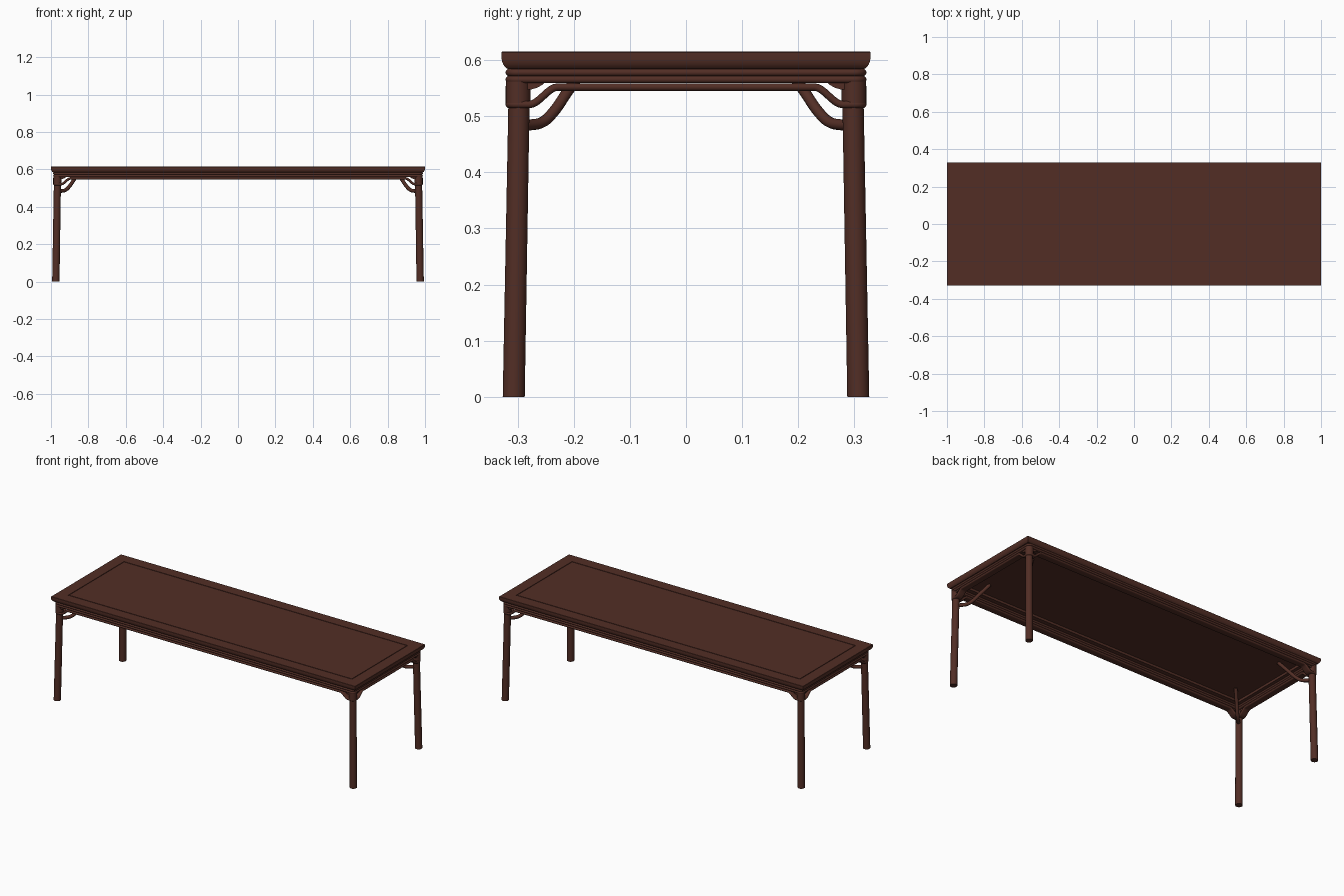
import bpy, bmesh, math
from mathutils import Vector

if "Cube" in bpy.data.objects:
    bpy.data.objects.remove(bpy.data.objects["Cube"])

wood = bpy.data.materials.new("dark_brown_wood")
wood.diffuse_color = (0.084, 0.027, 0.0185, 1)
wood.use_nodes = True
wood.node_tree.nodes["Principled BSDF"].inputs["Base Color"].default_value = wood.diffuse_color

CX, CY = 0.9655, 0.299          # leg axis under the top
Z = Vector((0, 0, 1))


def finish(name, mesh):
    mesh.materials.clear()
    mesh.materials.append(wood)
    mesh.shade_smooth()
    mesh.set_sharp_from_angle(angle=math.radians(35))
    ob = bpy.data.objects.new(name, mesh)
    bpy.context.collection.objects.link(ob)
    return ob


def loft(name, rings, closed=False):
    """Skin a list of equal-length point rings; cap the ends if open."""
    bm = bmesh.new()
    vs = [[bm.verts.new(p) for p in r] for r in rings]
    n, m = len(vs), len(vs[0])
    for i in range(n if closed else n - 1):
        a, b = vs[i], vs[(i + 1) % n]
        for j in range(m):
            k = (j + 1) % m
            bm.faces.new((a[j], a[k], b[k], b[j]))
    if not closed:
        bm.faces.new(vs[0])
        bm.faces.new(vs[-1])
    bmesh.ops.recalc_face_normals(bm, faces=bm.faces[:])
    mesh = bpy.data.meshes.new(name)
    bm.to_mesh(mesh)
    bm.free()
    return finish(name, mesh)


def rect(inset, z):
    x, y = 1 - inset, 0.3285 - inset
    return [(x, y, z), (-x, y, z), (-x, -y, z), (x, -y, z)]


def circle(x, y, z, r, n=32):
    return [(x + r * math.cos(2 * math.pi * i / n),
             y + r * math.sin(2 * math.pi * i / n), z) for i in range(n)]


# Table top: moulded frame with a floating panel set in a fine groove
frame_profile = [(0.066, 0.615), (0.001, 0.615), (0, 0.614), (0, 0.602),
                 (0.001, 0.597), (0.003, 0.592), (0.0065, 0.5875),
                 (0.011, 0.584), (0.07, 0.584), (0.07, 0.611), (0.066, 0.611)]
loft("top_frame", [rect(*p) for p in frame_profile], closed=True)
loft("top_panel", [rect(0.07, 0.598), rect(0.07, 0.615)])


# Rails: rounded section swept round the table, wrapping each leg
H = 0.0066
section = [(0.016 + H * math.cos(t), H * math.sin(t))
           for t in [math.radians(-90 + 22.5 * i) for i in range(9)]]
section += [(-0.013 - H * math.cos(t), H * math.sin(t))
            for t in [math.radians(90 - 22.5 * i) for i in range(9)]]


def rail(name, z_mid, z_leg):
    rings = []

    def station(base, out, tangent):
        up = out.cross(tangent).normalized()
        rings.append([base + out * u + up * v for u, v in section])

    s0, s1 = 0.02, 0.07
    ramp = [s0 + (s1 - s0) * i / 10 for i in range(11)]
    corners = [(CX, CY), (-CX, CY), (-CX, -CY), (CX, -CY)]
    for k, (x, y) in enumerate(corners):
        c = Vector((x, y, 0))
        for i in range(9):
            a = math.pi / 2 * (k + i / 8)
            out = Vector((math.cos(a), math.sin(a), 0))
            station(c + Z * z_leg, out, Z.cross(out))
        along = Z.cross(out)
        length = 2 * (CX if k % 2 == 0 else CY)
        for s, sign in [(s, 1) for s in ramp] + [(s, -1) for s in reversed(ramp)]:
            t = (s - s0) / (s1 - s0)
            z = z_leg + (z_mid - z_leg) * t * t * (3 - 2 * t)
            slope = sign * (z_mid - z_leg) * 6 * t * (1 - t) / (s1 - s0)
            d = s if sign > 0 else length - s
            station(c + along * d + Z * z, out, along + Z * slope)
    loft(name, rings, closed=True)


rail("upper_rail", 0.578, 0.578)
rail("middle_rail", 0.5655, 0.5655)
rail("lower_humped_rail", 0.552, 0.521)

# Legs, collars, small spandrels and diagonal braces at each corner
for sx in (1, -1):
    for sy in (1, -1):
        tag = ("right" if sx > 0 else "left") + ("_back" if sy > 0 else "_front")
        loft(tag + "_leg", [circle(sx * 0.974, sy * 0.307, 0, 0.0196),
                            circle(sx * 0.9645, sy * 0.2965, 0.59, 0.0188)])
        loft(tag + "_collar", [circle(sx * CX, sy * CY, 0.522, 0.022),
                               circle(sx * CX, sy * CY, 0.562, 0.022)])

        # spandrels: concave fillets from leg to the middle rail
        shape = [(0, 0.562), (0.05, 0.562), (0.043, 0.556), (0.034, 0.551),
                 (0.024, 0.548), (0, 0.548)]
        loft(tag + "_end_spandrel",
             [[(sx * (CX + w), sy * (CY - d), z) for d, z in shape]
              for w in (-0.008, 0.014)])
        loft(tag + "_long_spandrel",
             [[(sx * (CX - d), sy * (CY + w), z) for d, z in shape]
              for w in (-0.008, 0.014)])

        # brace: round bar curving from the leg up to the underside
        cu = bpy.data.curves.new("brace_path", "CURVE")
        cu.dimensions = "3D"
        cu.bevel_depth = 0.0098
        cu.bevel_resolution = 4
        cu.resolution_u = 8
        cu.use_fill_caps = True
        pts = [(0.0, 0.485), (0.025, 0.485), (0.042, 0.489), (0.057, 0.501),
               (0.09, 0.547), (0.126, 0.599)]
        sp = cu.splines.new("BEZIER")
        sp.bezier_points.add(len(pts) - 1)
        for bp, (d, z) in zip(sp.bezier_points, pts):
            bp.co = (sx * (CX - d), sy * (CY - d), z)
            bp.handle_left_type = bp.handle_right_type = "AUTO"
        tmp = bpy.data.objects.new("brace_tmp", cu)
        bpy.context.collection.objects.link(tmp)
        bpy.context.view_layer.update()
        deps = bpy.context.evaluated_depsgraph_get()
        mesh = bpy.data.meshes.new_from_object(tmp.evaluated_get(deps))
        bpy.data.objects.remove(tmp)
        finish(tag + "_brace", mesh)
